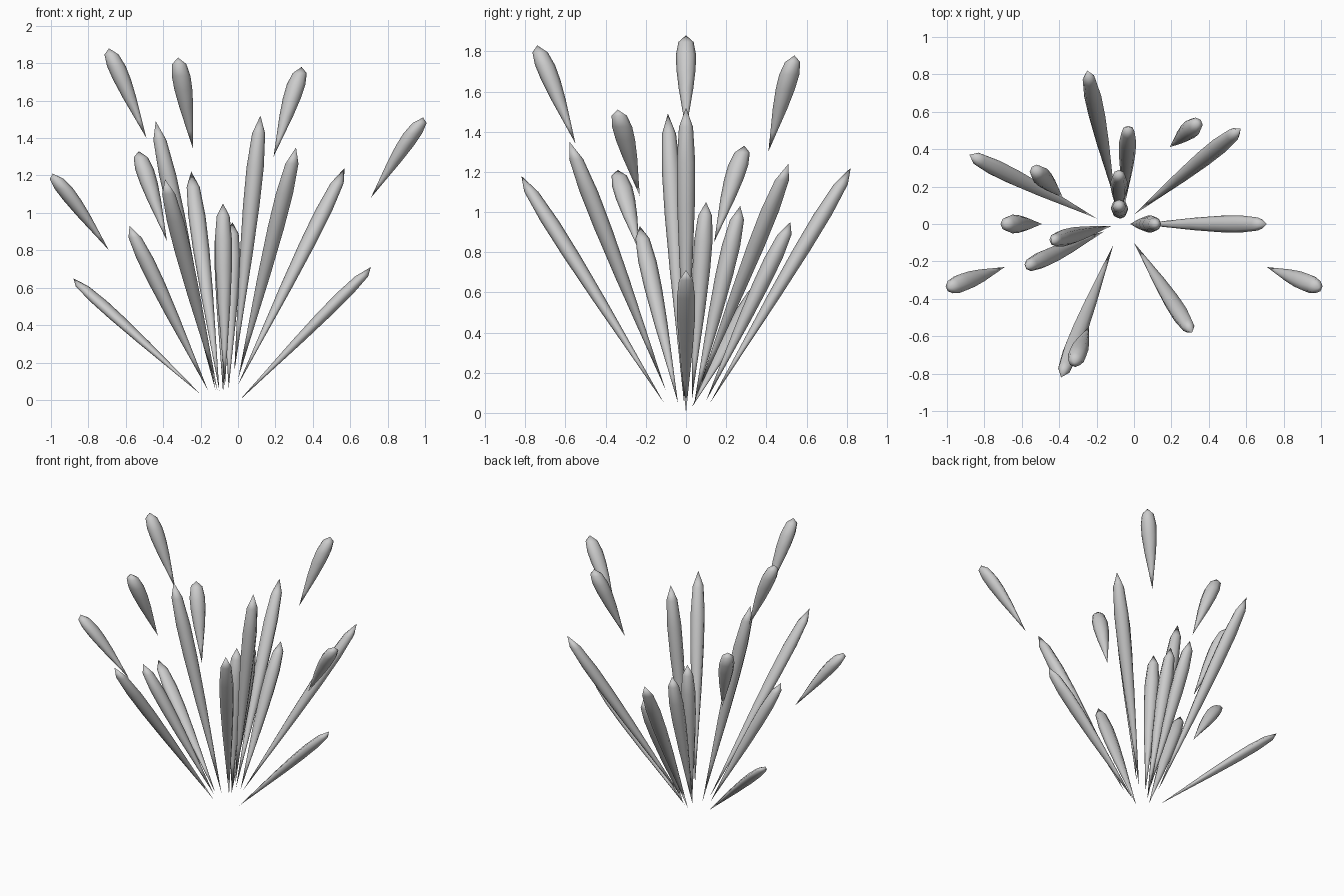
import bpy, bmesh, math
from mathutils import Vector

if "Cube" in bpy.data.objects:
    bpy.data.objects.remove(bpy.data.objects["Cube"])

SIDES = 8
# teardrop profile: (fraction of height, fraction of full radius)
PROFILE = [(0.2, 0.32), (0.45, 0.73), (0.65, 0.96), (0.8, 1.0), (0.93, 0.76)]


def drop(name, base, tip, radius):
    """Slanted teardrop with level rings, pointed at both ends."""
    base, tip = Vector(base), Vector(tip)
    bm = bmesh.new()
    rings = []
    for f, r in PROFILE:
        c = base.lerp(tip, f)
        rings.append([bm.verts.new(c + Vector((math.cos(a), math.sin(a), 0)) * r * radius)
                      for a in (2 * math.pi * i / SIDES for i in range(SIDES))])
    bottom, top = bm.verts.new(base), bm.verts.new(tip)
    for i in range(SIDES):
        j = (i + 1) % SIDES
        bm.faces.new((bottom, rings[0][j], rings[0][i]))
        for lo, hi in zip(rings, rings[1:]):
            bm.faces.new((lo[i], lo[j], hi[j], hi[i]))
        bm.faces.new((rings[-1][i], rings[-1][j], top))
    bmesh.ops.recalc_face_normals(bm, faces=bm.faces)
    for face in bm.faces:
        face.smooth = True
    mesh = bpy.data.meshes.new(name)
    bm.to_mesh(mesh)
    bm.free()
    bpy.context.collection.objects.link(bpy.data.objects.new(name, mesh))


# long jets rising from the middle
JETS = [
    ((-0.20, 0.03, 0.03), (-0.88, 0.37, 0.65)),
    ((0.01, 0.0, 0.0), (0.71, 0.0, 0.71)),
    ((-0.16, -0.04, 0.05), (-0.58, -0.23, 0.93)),
    ((0.0, 0.05, 0.08), (0.57, 0.51, 1.24)),
    ((0.0, -0.10, 0.11), (0.31, -0.58, 1.35)),
    ((-0.02, 0.0, 0.15), (0.12, 0.0, 1.52)),
    ((-0.12, -0.01, 0.05), (-0.44, -0.09, 1.49)),
    ((-0.11, -0.11, 0.05), (-0.39, -0.82, 1.18)),
    ((-0.10, 0.12, 0.05), (-0.25, 0.82, 1.22)),
    ((-0.07, 0.03, 0.07), (-0.08, 0.10, 1.05)),
    ((-0.05, 0.10, 0.06), (-0.03, 0.52, 0.95)),
    ((-0.08, 0.04, 0.04), (-0.08, 0.27, 1.03)),
]
for n, (b, t) in enumerate(JETS, 1):
    drop(f"water_jet_{n}", b, t, 0.046)

# short droplets flying off above
DROPLETS = [
    ((-0.49, 0.0, 1.40), (-0.69, 0.0, 1.88)),
    ((-0.24, -0.55, 1.34), (-0.32, -0.74, 1.83)),
    ((0.19, 0.41, 1.30), (0.34, 0.54, 1.78)),
    ((0.71, -0.23, 1.08), (0.99, -0.34, 1.51)),
    ((-0.69, -0.23, 0.80), (-0.99, -0.34, 1.21)),
    ((-0.38, 0.14, 0.85), (-0.53, 0.29, 1.33)),
]
for n, (b, t) in enumerate(DROPLETS, 1):
    drop(f"droplet_{n}", b, t, 0.05)
